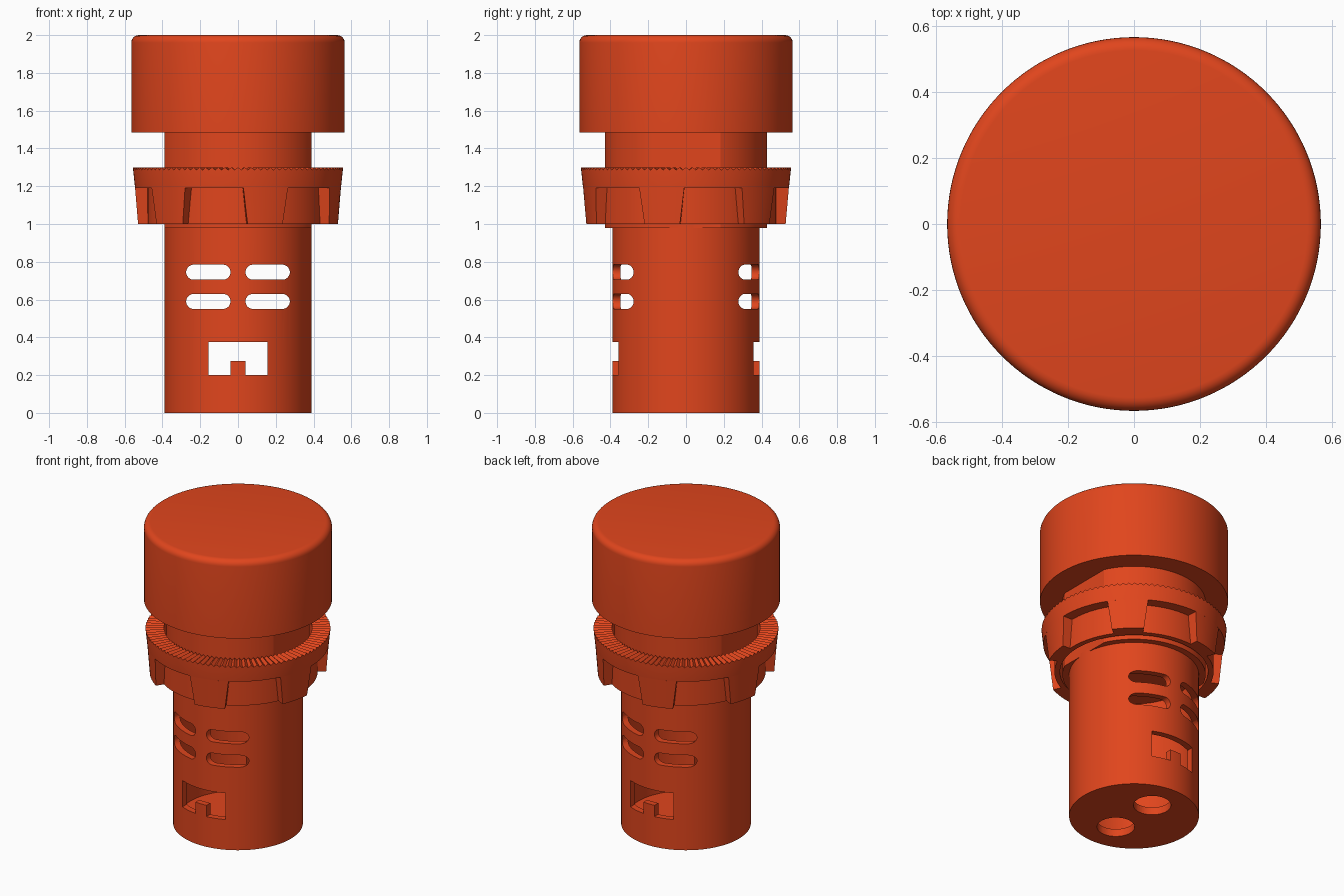
import bpy, bmesh
from math import sin, cos, pi, radians

if "Cube" in bpy.data.objects:
    bpy.data.objects.remove(bpy.data.objects["Cube"])

mat = bpy.data.materials.new("red_orange")
mat.diffuse_color = (0.75, 0.06, 0.012, 1)
mat.use_nodes = True
mat.node_tree.nodes["Principled BSDF"].inputs["Base Color"].default_value = mat.diffuse_color


def finish(bm, name, angle=30):
    bmesh.ops.remove_doubles(bm, verts=bm.verts, dist=1e-5)
    bmesh.ops.recalc_face_normals(bm, faces=bm.faces)
    me = bpy.data.meshes.new(name)
    bm.to_mesh(me)
    bm.free()
    ob = bpy.data.objects.new(name, me)
    bpy.context.collection.objects.link(ob)
    me.materials.append(mat)
    bpy.ops.object.select_all(action='DESELECT')
    ob.select_set(True)
    bpy.context.view_layer.objects.active = ob
    bpy.ops.object.shade_smooth_by_angle(angle=radians(angle))
    return ob


def lathe(bm, profile, segs=128, closed=False, warp=None):
    rings = []
    for i in range(segs):
        a = 2 * pi * i / segs
        ring = []
        for r, z in profile:
            co = (r * cos(a), r * sin(a), z)
            ring.append(bm.verts.new(warp(i, co) if warp else co))
        rings.append(ring)
    n = len(profile)
    for i in range(segs):
        p, q = rings[i], rings[(i + 1) % segs]
        for j in range(n if closed else n - 1):
            k = (j + 1) % n
            bm.faces.new((p[j], q[j], q[k], p[k]))


def prism(bm, outline):
    """Extrude an x-z outline right through the body along y."""
    a, b = ([bm.verts.new((x, y, z)) for x, z in outline] for y in (-0.6, 0.6))
    bm.faces.new(a)
    bm.faces.new(b[::-1])
    for i in range(len(a)):
        j = (i + 1) % len(a)
        bm.faces.new((a[i], b[i], b[j], a[j]))


# Hollow barrel with a thin floor
bm = bmesh.new()
lathe(bm, [(0, 0), (0.39, 0), (0.39, 1.0), (0.35, 1.0), (0.35, 0.05), (0, 0.05)])
body = finish(bm, "barrel")

# Cutter: vent slots, latch window with tab, two wire holes
bm = bmesh.new()
for cx in (-0.157, 0.157):
    for cz in (0.59, 0.745):
        pts = []
        for k in range(24):
            a = -pi / 2 + pi * (k % 12) / 11 + (pi if k > 11 else 0)
            side = 1 if k < 12 else -1
            pts.append((cx + side * 0.0775 + 0.04 * cos(a), cz + 0.04 * sin(a)))
        prism(bm, pts)
prism(bm, [(-0.157, 0.2), (-0.04, 0.2), (-0.04, 0.275), (0.04, 0.275),
           (0.04, 0.2), (0.157, 0.2), (0.157, 0.375), (-0.157, 0.375)])
for y in (-0.17, 0.17):
    res = bmesh.ops.create_cone(bm, cap_ends=True, segments=48, radius1=0.113,
                                radius2=0.113, depth=0.2)
    bmesh.ops.translate(bm, verts=res["verts"], vec=(0, y, 0.02))
cutter = finish(bm, "opening_cutter")
cutter.hide_render = True
mod = body.modifiers.new("openings", 'BOOLEAN')
mod.operation, mod.solver, mod.object = 'DIFFERENCE', 'EXACT', cutter
bpy.ops.object.select_all(action='DESELECT')
body.select_set(True)
bpy.context.view_layer.objects.active = body
bpy.ops.object.modifier_apply(modifier=mod.name)
bpy.data.objects.remove(cutter)
bpy.ops.object.shade_smooth_by_angle(angle=radians(30))

# Neck with a flat on each side
bm = bmesh.new()
lathe(bm, [(0, 0.98), (0.43, 0.98), (0.43, 1.5), (0, 1.5)],
      warp=lambda i, c: (max(-0.388, min(0.388, c[0])), c[1], c[2]))
finish(bm, "neck", 15)

# Lens cap with rounded rim
rim = [(0.525 + 0.04 * cos(k * pi / 12), 1.96 + 0.04 * sin(k * pi / 12)) for k in range(7)]
bm = bmesh.new()
lathe(bm, [(0, 1.485), (0.565, 1.485)] + rim + [(0, 2.0)])
finish(bm, "lens_cap")

# Locking nut: serrated collar, inner sleeve
TEETH = 100
bm = bmesh.new()
lathe(bm, [(0.445, 1.19), (0.545, 1.19), (0.555, 1.285), (0.555, 1.3), (0.445, 1.3)],
      segs=TEETH * 2, closed=True,
      warp=lambda i, c: (c[0], c[1], 1.286 if c[2] > 1.29 and i % 2 else c[2]))
finish(bm, "nut_collar", 12)
bm = bmesh.new()
lathe(bm, [(0.445, 1.0), (0.478, 1.0), (0.478, 1.2), (0.445, 1.2)], closed=True)
finish(bm, "nut_sleeve")

# Six tapered grip pads around the nut
bm = bmesh.new()
STEPS = 8
for p in range(6):
    mid = 46 + 60 * p
    cols = []
    for s in range(STEPS + 1):
        t = 2 * s / STEPS - 1
        col = []
        for r, z, half in ((0.46, 1.0, 10.5), (0.53, 1.0, 10.5), (0.545, 1.19, 13), (0.46, 1.19, 13)):
            a = radians(mid + t * half)
            col.append(bm.verts.new((r * cos(a), r * sin(a), z)))
        cols.append(col)
    for u, v in zip(cols, cols[1:]):
        for j in range(4):
            k = (j + 1) % 4
            bm.faces.new((u[j], v[j], v[k], u[k]))
    bm.faces.new(cols[0])
    bm.faces.new(cols[-1][::-1])
finish(bm, "nut_grip_pads")
